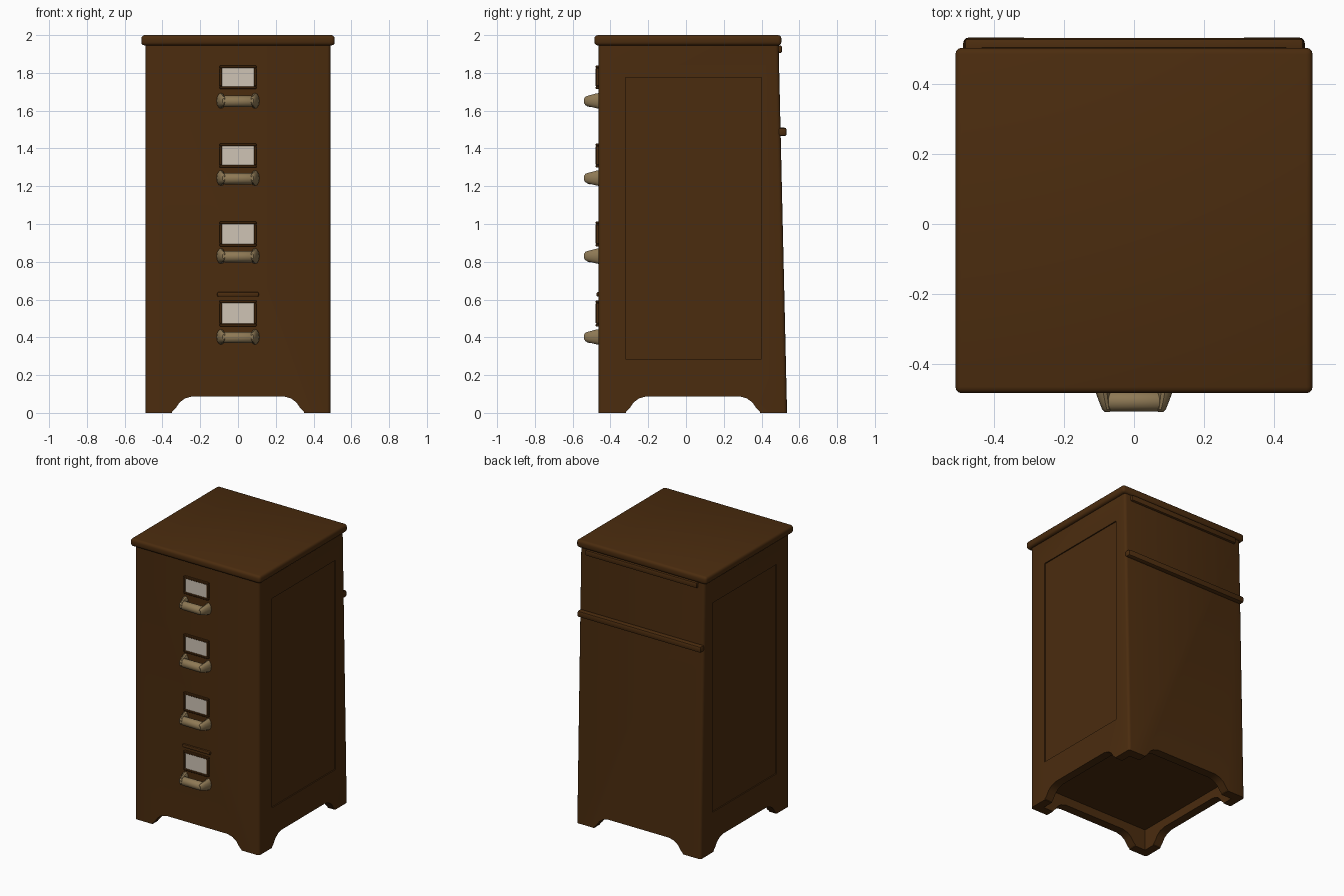
import bpy, bmesh, math
from mathutils import Vector

old = bpy.data.objects.get("Cube")
if old:
    bpy.data.objects.remove(old, do_unlink=True)


def material(name, rgb):
    m = bpy.data.materials.new(name)
    m.use_nodes = True
    m.diffuse_color = (*rgb, 1)
    bsdf = m.node_tree.nodes["Principled BSDF"]
    bsdf.inputs["Base Color"].default_value = (*rgb, 1)
    bsdf.inputs["Roughness"].default_value = 0.7
    return m


WOOD = material("brown wood", (0.070, 0.025, 0.0045))
PAPER = material("label paper", (0.62, 0.55, 0.46))
BRASS = material("aged brass", (0.27, 0.19, 0.09))


def finish(name, bm, mat, smooth=True):
    bmesh.ops.recalc_face_normals(bm, faces=bm.faces)
    mesh = bpy.data.meshes.new(name)
    bm.to_mesh(mesh)
    bm.free()
    ob = bpy.data.objects.new(name, mesh)
    bpy.context.collection.objects.link(ob)
    mesh.materials.append(mat)
    if smooth:
        smooth_object(ob)
    return ob


def smooth_object(ob):
    bpy.ops.object.select_all(action="DESELECT")
    ob.select_set(True)
    bpy.context.view_layer.objects.active = ob
    bpy.ops.object.shade_smooth_by_angle(angle=math.radians(35))


def box_mesh(lo, hi):
    bm = bmesh.new()
    bmesh.ops.create_cube(bm, size=1)
    for v in bm.verts:
        v.co = Vector([(a + b) / 2 + c * (b - a) for a, b, c in zip(lo, hi, v.co)])
    return bm


def box(name, lo, hi, mat, bevel=0.0, segments=2):
    bm = box_mesh(lo, hi)
    if bevel:
        bmesh.ops.bevel(bm, geom=bm.edges[:], offset=bevel, segments=segments,
                        profile=0.5, affect="EDGES")
    return finish(name, bm, mat)


def prism(name, outline, place, depth):
    """Extrude a 2D outline; place(a, b) gives its 3D position."""
    bm = bmesh.new()
    face = bm.faces.new([bm.verts.new(place(a, b)) for a, b in outline])
    new = bmesh.ops.extrude_face_region(bm, geom=[face])["geom"]
    bmesh.ops.translate(bm, vec=depth, verts=[g for g in new if isinstance(g, bmesh.types.BMVert)])
    return finish(name, bm, WOOD, False)


def carve(ob, cutters):
    for c in cutters:
        mod = ob.modifiers.new("cut", "BOOLEAN")
        mod.operation = "DIFFERENCE"
        mod.solver = "EXACT"
        mod.object = c
    graph = bpy.context.evaluated_depsgraph_get()
    mesh = bpy.data.meshes.new_from_object(ob.evaluated_get(graph))
    ob.modifiers.clear()
    ob.data = mesh
    for c in cutters:
        bpy.data.objects.remove(c, do_unlink=True)


# Cabinet body, its back leaning outward toward the floor
bm = box_mesh((-0.49, -0.462, 0), (0.49, 0.49, 1.96))
for v in bm.verts:
    if v.co.z < 1 and v.co.y > 0:
        v.co.y = 0.535
posts = [e for e in bm.edges if abs(e.verts[0].co.z - e.verts[1].co.z) > 1]
bmesh.ops.bevel(bm, geom=posts, offset=0.018, segments=3, profile=0.5, affect="EDGES")
body = finish("cabinet_body", bm, WOOD, False)


# Cutters: arched openings between the feet, hollow base, sunken side panels
def arch(center, half):
    side = [(half, -0.1), (half, 0.005), (half - 0.02, 0.025), (half - 0.04, 0.055),
            (half - 0.07, 0.077), (half - 0.11, 0.088)]
    return [(center + a, b) for a, b in side] + [(center - a, b) for a, b in reversed(side)]


cutters = [
    prism("arch_cutter_front", arch(0, 0.35), lambda a, b: (a, -1, b), (0, 2, 0)),
    prism("arch_cutter_side", arch(0.037, 0.355), lambda a, b: (-1, a, b), (2, 0, 0)),
    box("base_cutter", (-0.43, -0.40, -0.1), (0.43, 0.47, 0.15), WOOD),
]
for s in (-1, 1):
    xs = sorted((s * 0.482, s * 0.6))
    cutters.append(box("panel_cutter", (xs[0], -0.32, 0.285), (xs[1], 0.40, 1.775), WOOD))
carve(body, cutters)
smooth_object(body)

# Overhanging top with rounded edges
box("cabinet_top", (-0.512, -0.485, 1.945), (0.512, 0.505, 2.0), WOOD, 0.018, 3)

# Rails on the back
box("back_rail", (-0.487, 0.48, 1.465), (0.487, 0.533, 1.51), WOOD, 0.012)
box("back_top_batten", (-0.44, 0.47, 1.905), (0.44, 0.508, 1.945), WOOD, 0.008)


# Drawer fittings: framed label and pull handle
def label_holder(i, z, h):
    w, y = 0.084, -0.478
    outer, t = w + 0.014, 0.014
    for part, lo, hi in (
        ("top", (-outer, y, z + h), (outer, -0.45, z + h + t)),
        ("bottom", (-outer, y, z - h - t), (outer, -0.45, z - h)),
        ("right", (-outer, y, z - h), (-w, -0.45, z + h)),
        ("left", (w, y, z - h), (outer, -0.45, z + h)),
    ):
        box(f"label_frame_{part}_{i}", lo, hi, WOOD, 0.003, 1)
    box(f"label_card_{i}", (-w, -0.472, z - h), (w, -0.463, z + h), PAPER)


def ring_loft(name, rings, sides=12):
    """Rings are (centre, first radius axis, second radius axis)."""
    bm = bmesh.new()
    loops = []
    for c, u, v in rings:
        angles = [2 * math.pi * k / sides for k in range(sides)]
        loops.append([bm.verts.new(Vector(c) + Vector(u) * math.cos(a) + Vector(v) * math.sin(a))
                      for a in angles])
    for p, q in zip(loops, loops[1:]):
        for k in range(sides):
            n = (k + 1) % sides
            bm.faces.new((p[k], p[n], q[n], q[k]))
    bm.faces.new(loops[0])
    bm.faces.new(loops[-1])
    return finish(name, bm, BRASS)


def handle(i, z):
    # Rounded grip between two flared mounts
    grip = [(-0.085, 0.02), (-0.07, 0.03), (0.07, 0.03), (0.085, 0.02)]
    ring_loft(f"handle_grip_{i}",
              [((x, -0.508, z - 0.003), (0, r, 0), (0, 0, r)) for x, r in grip])
    for side, s in (("right", -1), ("left", 1)):
        mount = [(0.09, -0.455, 0.024, 0.042), (0.09, -0.475, 0.023, 0.039),
                 (0.083, -0.51, 0.017, 0.03), (0.078, -0.532, 0.013, 0.023),
                 (0.076, -0.539, 0.007, 0.013)]
        ring_loft(f"handle_mount_{side}_{i}",
                  [((s * x, y, z), (rx, 0, 0), (0, 0, rz)) for x, y, rx, rz in mount])


drawers = [(1.777, 0.048, 1.652), (1.362, 0.05, 1.243), (0.947, 0.052, 0.83), (0.527, 0.055, 0.402)]
for i, (label_z, label_h, handle_z) in enumerate(drawers, 1):
    label_holder(i, label_z, label_h)
    handle(i, handle_z)

# Small hood above the lowest label
box("label_hood", (-0.11, -0.474, 0.615), (0.11, -0.45, 0.64), WOOD, 0.008)
